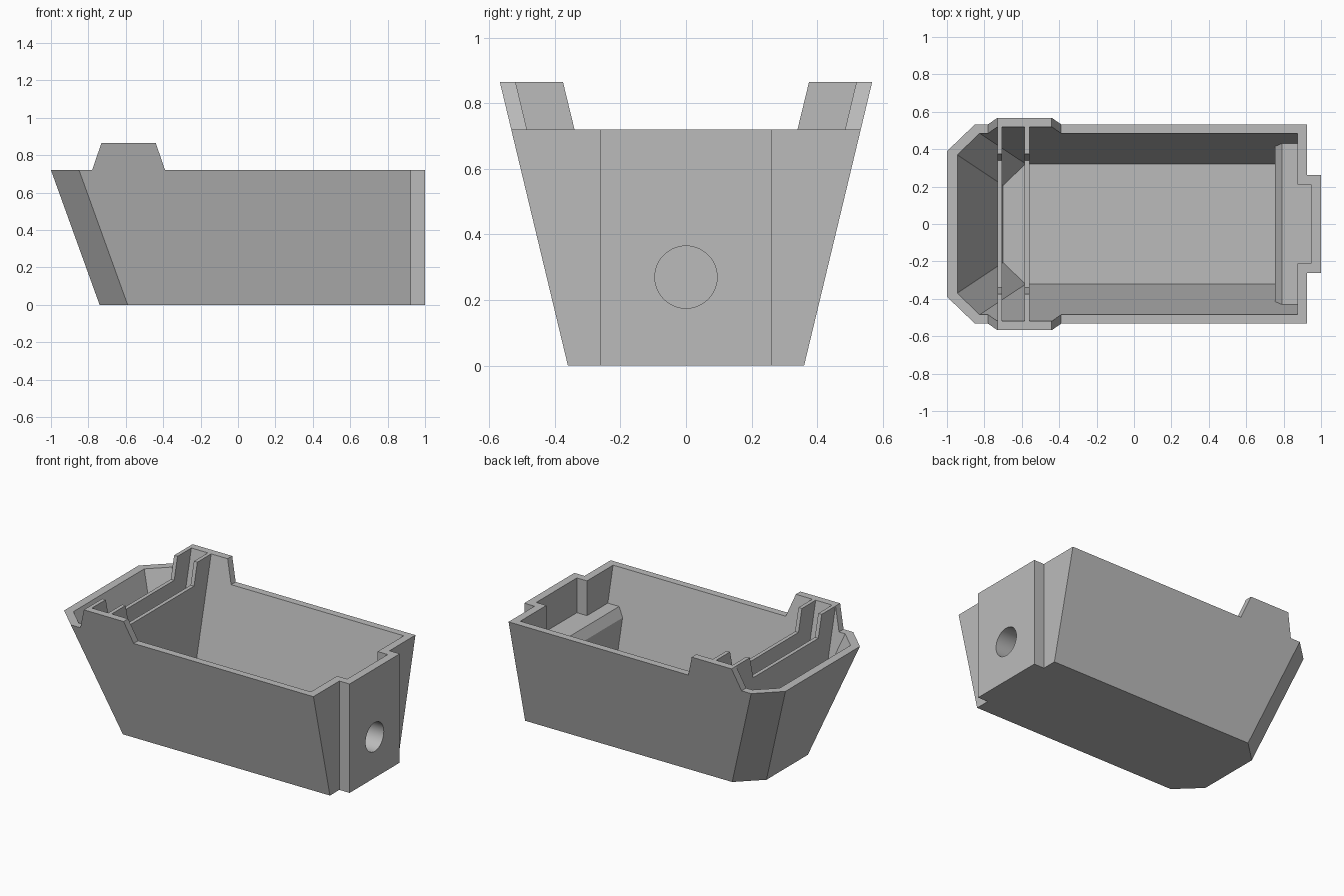
import bpy, bmesh, math
from mathutils import Vector, Matrix

cube = bpy.data.objects.get("Cube")
if cube:
    bpy.data.objects.remove(cube, do_unlink=True)

DECK, TOP, FLOOR = 0.72, 0.865, 0.04
BOW_RAKE, SIDE_FLARE = 0.361, 0.24

grey = bpy.data.materials.new("light grey")
grey.use_nodes = True
grey.diffuse_color = (0.5, 0.5, 0.5, 1)
grey.node_tree.nodes["Principled BSDF"].inputs["Base Color"].default_value = (0.5, 0.5, 0.5, 1)


def loft(name, lower, upper):
    """Solid between two matching rings of points."""
    bm = bmesh.new()
    a = [bm.verts.new(p) for p in lower]
    b = [bm.verts.new(p) for p in upper]
    bm.faces.new(a)
    bm.faces.new(b)
    for i in range(len(a)):
        j = (i + 1) % len(a)
        bm.faces.new((a[i], a[j], b[j], b[i]))
    bmesh.ops.recalc_face_normals(bm, faces=bm.faces)
    mesh = bpy.data.meshes.new(name)
    bm.to_mesh(mesh)
    bm.free()
    mesh.materials.append(grey)
    obj = bpy.data.objects.new(name, mesh)
    bpy.context.collection.objects.link(obj)
    return obj


def across(name, profile, half):
    """Extrude an (x, z) profile along y."""
    return loft(name, [(x, -half, z) for x, z in profile], [(x, half, z) for x, z in profile])


def lengthwise(name, profile, x0, x1):
    """Extrude a (y, z) profile along x."""
    return loft(name, [(x0, y, z) for y, z in profile], [(x1, y, z) for y, z in profile])


def box(name, x0, x1, half, z0, z1):
    return across(name, [(x0, z0), (x1, z0), (x1, z1), (x0, z1)], half)


def ring(z, bow, stern, half, chamfer):
    """Horizontal hull section with a chamfered bow."""
    x = bow + BOW_RAKE * (DECK - z)
    y = half - SIDE_FLARE * (DECK - z)
    side = [(stern, y), (x + chamfer, y), (x, y - chamfer * 0.96)]
    return [(px, py, z) for px, py in side] + [(px, -py, z) for px, py in reversed(side)]


def combine(target, other, operation):
    mod = target.modifiers.new("combine", "BOOLEAN")
    mod.object, mod.operation, mod.solver = other, operation, "EXACT"
    bpy.context.view_layer.objects.active = target
    bpy.ops.object.modifier_apply(modifier=mod.name)
    bpy.data.objects.remove(other, do_unlink=True)


# Outer hull with stern block
outer = (-1, 0.925, 0.533, 0.15)
hull = loft("hull", ring(0, *outer), ring(TOP, *outer))
combine(hull, box("stern_block", 0.89, 1, 0.262, 0, 0.8), "UNION")

# Inner cavity, keeping the motor ledge and the two bulkheads solid
inner = (-0.945, 0.873, 0.485, 0.12)
cavity = loft("cavity", ring(FLOOR, *inner), ring(0.9, *inner))
combine(cavity, box("stern_recess", 0.82, 0.947, 0.212, 0.4, 0.9), "UNION")
ledge = [(0.755, -0.1), (0.755, 0.43), (0.79, 0.49), (1.1, 0.49), (1.1, -0.1)]
combine(cavity, across("ledge", ledge, 0.7), "DIFFERENCE")
notch = [(0.7, -0.1), (0.7, 1), (0.408, 1), (0.34, DECK)]
bulkhead = notch + [(-y, z) for y, z in reversed(notch)]
for x in (-0.73, -0.585):
    combine(cavity, lengthwise("bulkhead", bulkhead, x, x + 0.025), "DIFFERENCE")
combine(hull, cavity, "DIFFERENCE")

# Trim the rim to deck height on both sides of the raised shoulders
bow_trim = [(-1.3, DECK), (-0.78, DECK), (-0.713, 0.915), (-1.3, 0.915)]
stern_trim = [(1.3, DECK), (-0.39, DECK), (-0.457, 0.915), (1.3, 0.915)]
for profile in (bow_trim, stern_trim):
    combine(hull, across("trim", profile, 0.8), "DIFFERENCE")

# Shaft hole through the stern
circle = [(0.095 * math.cos(math.tau * i / 48), 0.27 + 0.095 * math.sin(math.tau * i / 48))
          for i in range(48)]
combine(hull, lengthwise("shaft_hole", circle, 0.7, 1.1), "DIFFERENCE")

bpy.ops.object.select_all(action="DESELECT")
hull.select_set(True)
bpy.context.view_layer.objects.active = hull
bpy.ops.object.shade_smooth_by_angle(angle=math.radians(20))
